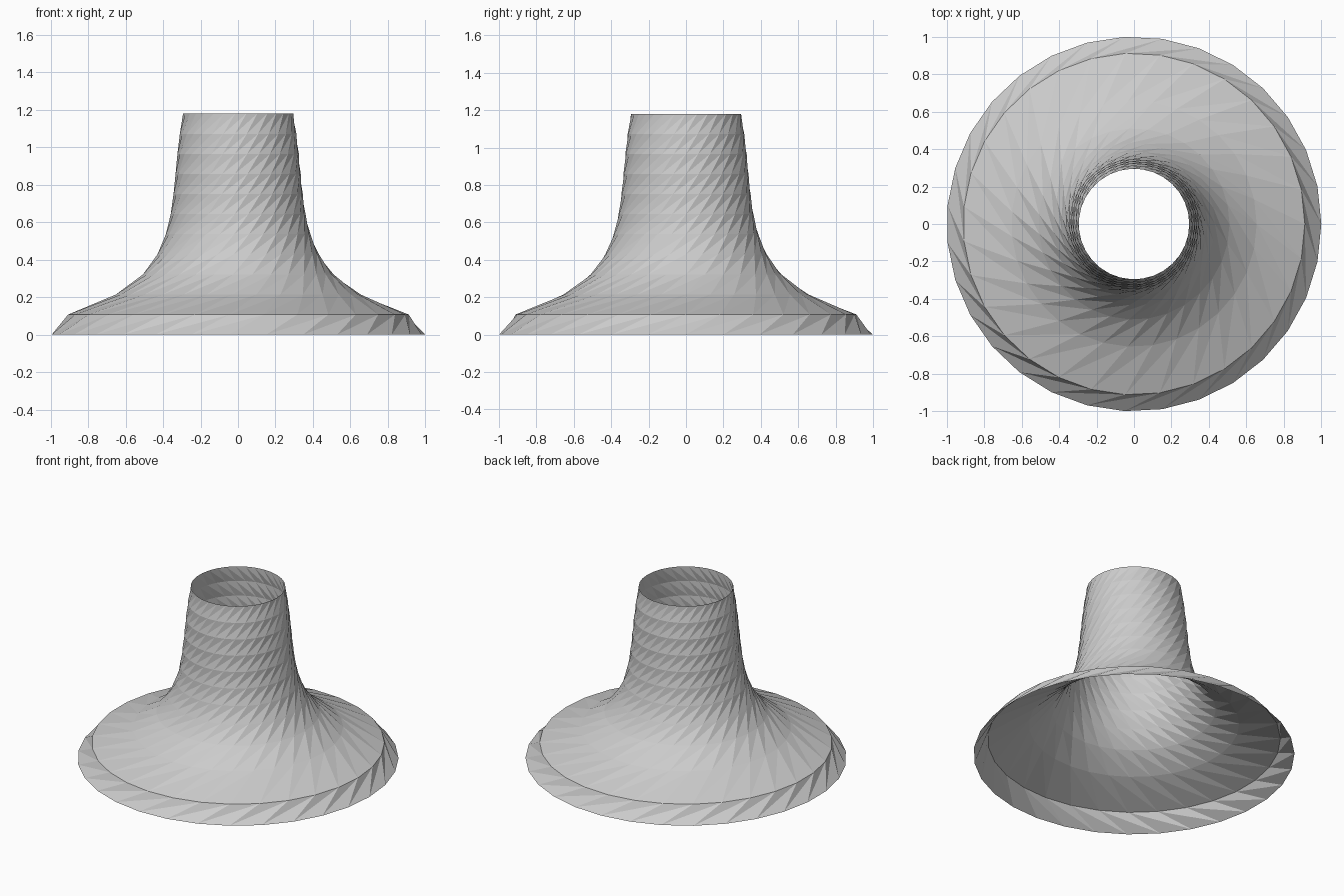
import bpy, bmesh
from math import cos, sin, tau

if "Cube" in bpy.data.objects:
    bpy.data.objects.remove(bpy.data.objects["Cube"])

SIDES = 31

# Profile of the open flared tube: eleven equal steps in height
radii = [1.0, 0.912, 0.655, 0.51, 0.432, 0.387, 0.361, 0.346,
         0.335, 0.325, 0.312, 0.295]
HEIGHT = 1.18

bm = bmesh.new()
rings = []
for k, r in enumerate(radii):
    z = HEIGHT * k / (len(radii) - 1)
    rings.append([bm.verts.new((r * cos(tau * i / SIDES), r * sin(tau * i / SIDES), z))
                  for i in range(SIDES)])

# Slanted triangles swirl counter-clockwise from each ring up to the next
for low, high in zip(rings, rings[1:]):
    for i in range(SIDES):
        a, b = low[i], low[(i + 1) % SIDES]
        c, d = high[(i + 1) % SIDES], high[(i + 2) % SIDES]
        bm.faces.new((a, b, d))
        bm.faces.new((a, d, c))

mesh = bpy.data.meshes.new("flared_funnel")
bm.to_mesh(mesh)
bm.free()
obj = bpy.data.objects.new("flared_funnel", mesh)
bpy.context.collection.objects.link(obj)
